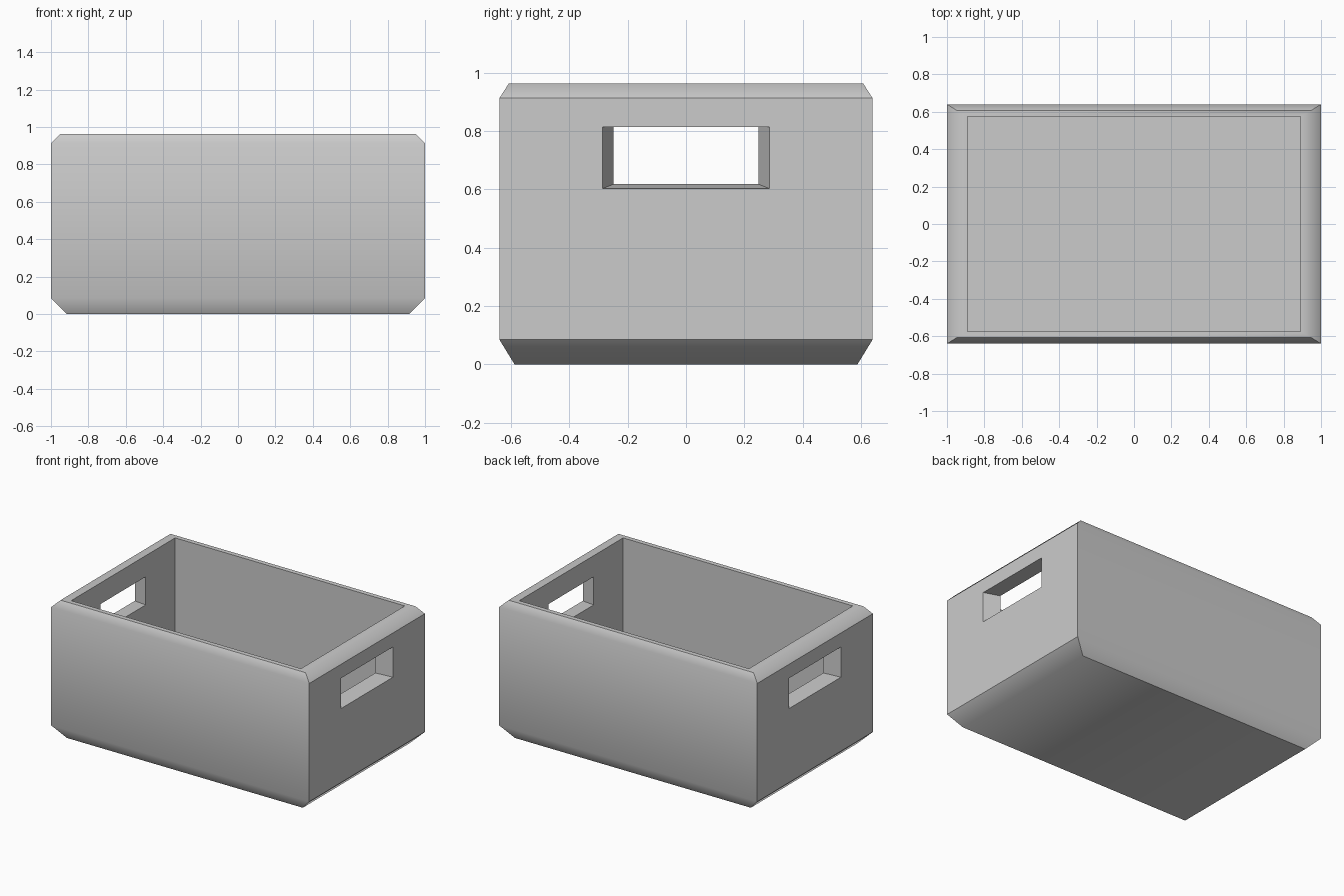
import bpy, bmesh, math

if "Cube" in bpy.data.objects:
    bpy.data.objects.remove(bpy.data.objects["Cube"])


def loft(name, rings):
    """Solid through a stack of four-point rings, capped at both ends."""
    bm = bmesh.new()
    loops = [[bm.verts.new(p) for p in ring] for ring in rings]
    for a, b in zip(loops, loops[1:]):
        for i in range(4):
            j = (i + 1) % 4
            bm.faces.new((a[i], a[j], b[j], b[i]))
    bm.faces.new(loops[0][::-1])
    bm.faces.new(loops[-1])
    bmesh.ops.recalc_face_normals(bm, faces=bm.faces)
    mesh = bpy.data.meshes.new(name)
    bm.to_mesh(mesh)
    bm.free()
    obj = bpy.data.objects.new(name, mesh)
    bpy.context.collection.objects.link(obj)
    return obj


def level(x, y, z):
    return [(-x, -y, z), (x, -y, z), (x, y, z), (-x, y, z)]


def handle_ring(x, y, z0, z1):
    return [(x, -y, z0), (x, y, z0), (x, y, z1), (x, -y, z1)]


# Open crate: bevelled bottom, walls, bevelled rim, straight cavity
crate = loft("crate", [level(*r) for r in (
    (0.914, 0.588, 0.0), (1.0, 0.64, 0.085),
    (1.0, 0.64, 0.913), (0.949, 0.608, 0.963),
    (0.89, 0.575, 0.963), (0.89, 0.575, 0.11))])

# Tapered handle holes through both end walls
for side in (1, -1):
    cutter = loft("handle_cutter", [
        handle_ring(side * 0.86, 0.239, 0.622, 0.815),
        handle_ring(side * 1.03, 0.296, 0.599, 0.815)])
    cutter.hide_render = True
    mod = crate.modifiers.new("handle_hole", 'BOOLEAN')
    mod.operation = 'DIFFERENCE'
    mod.solver = 'EXACT'
    mod.object = cutter
    bpy.context.view_layer.objects.active = crate
    bpy.ops.object.modifier_apply(modifier=mod.name)
    bpy.data.objects.remove(cutter)

# Smooth shading with sharp end walls
bpy.ops.object.select_all(action='DESELECT')
crate.select_set(True)
bpy.context.view_layer.objects.active = crate
bpy.ops.object.shade_smooth_by_angle(angle=math.radians(45))
